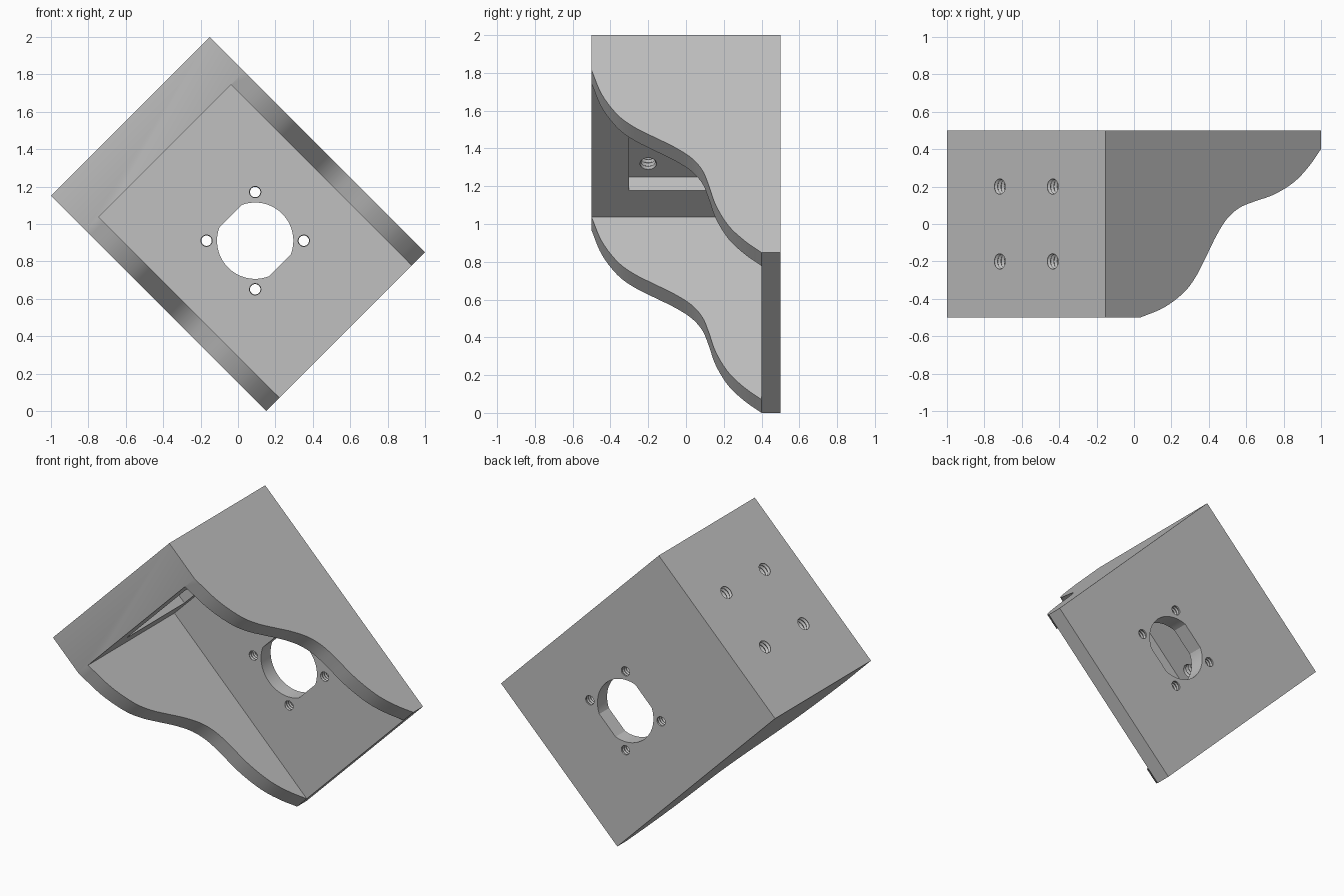
import bpy, bmesh, math
from mathutils import Matrix, Vector

if "Cube" in bpy.data.objects:
    bpy.data.objects.remove(bpy.data.objects["Cube"])

# Local axes: X = along the walls (a), Y = depth, Z = across the walls (b).
# The finished bracket is turned 45 degrees about Y and set on the ground.
LEN, WID, WALL, BLOCK = 1.628, 1.2, 0.1, 0.262
PLACE = Matrix.Translation((-1, 0, LEN / math.sqrt(2))) @ Matrix.Rotation(math.radians(45), 4, 'Y')

grey = bpy.data.materials.new("plain_grey")
grey.diffuse_color = (0.53, 0.53, 0.53, 1)
grey.use_nodes = True
grey.node_tree.nodes["Principled BSDF"].inputs["Base Color"].default_value = grey.diffuse_color


def make_object(name, bm):
    bmesh.ops.recalc_face_normals(bm, faces=bm.faces)
    me = bpy.data.meshes.new(name)
    bm.to_mesh(me)
    bm.free()
    me.transform(PLACE)
    me.materials.append(grey)
    ob = bpy.data.objects.new(name, me)
    bpy.context.collection.objects.link(ob)
    return ob


def prism(bm, pts, offset):
    face = bm.faces.new([bm.verts.new(p) for p in pts])
    out = bmesh.ops.extrude_face_region(bm, geom=[face])
    bmesh.ops.translate(bm, vec=offset, verts=[v for v in out['geom'] if isinstance(v, bmesh.types.BMVert)])


def box(bm, lo, hi):
    (x0, y0, z0), (x1, y1, z1) = lo, hi
    prism(bm, [(x0, y0, z0), (x1, y0, z0), (x1, y1, z0), (x0, y1, z0)], (0, 0, z1 - z0))


def thread(bm, start, axis, length, r_minor, r_major, pitch, sides=24):
    """Ridged hole cutter: stacked rings of alternating radius."""
    axis, start = Vector(axis), Vector(start)
    u = Vector((0, 0, 1)) if abs(axis.z) < 0.5 else Vector((1, 0, 0))
    w = axis.cross(u)
    n = round(length / pitch * 2)
    rings = []
    for k in range(n + 1):
        r = r_major if k % 2 else r_minor
        c = start + axis * (length * k / n)
        rings.append([bm.verts.new(c + (u * math.cos(t) + w * math.sin(t)) * r)
                      for t in (2 * math.pi * j / sides for j in range(sides))])
    for a, b in zip(rings, rings[1:]):
        for j in range(sides):
            i = (j + 1) % sides
            bm.faces.new((a[j], a[i], b[i], b[j]))
    bm.faces.new(rings[0])
    bm.faces.new(rings[-1])


def smooth_path(p, steps=5):
    """Catmull-Rom curve through the given points."""
    p = [Vector(q) for q in p]
    p = [2 * p[0] - p[1]] + p + [2 * p[-1] - p[-2]]
    out = []
    for i in range(1, len(p) - 2):
        a, b, c, d = p[i - 1:i + 3]
        for s in range(steps):
            t = s / steps
            out.append(0.5 * (2 * b + (c - a) * t + (2 * a - 5 * b + 4 * c - d) * t * t
                              + (3 * b - a - 3 * c + d) * t ** 3))
    return out + [p[-2]]


# Body: S-curved side profile extruded across the full width
curve = smooth_path([(BLOCK, -.5), (.443, -.446), (.594, -.364), (.685, -.278), (.762, -.171),
                     (.836, -.064), (.917, .027), (1.01, .086), (1.123, .120), (1.274, .158),
                     (1.426, .225), (1.539, .31), (LEN, .4)])
bm = bmesh.new()
outline = [(0, -.5)] + [tuple(q) for q in curve] + [(LEN, .5), (0, .5)]
prism(bm, [(x, y, 0) for x, y in outline], (0, 0, WID))
body = make_object("motor_bracket", bm)

# Cavity between the two walls
cav = bmesh.new()
box(cav, (BLOCK, -1, WALL), (2.2, .4, WID - WALL))

# Square pocket on the inside of the mounting block
pocket = bmesh.new()
box(pocket, (BLOCK - .1, -.303, .3), (BLOCK + .1, .303, .9))

# Motor opening: circle with two flats
ca, cb, R, flat = .942, .602, .204, .186
opening = bmesh.new()
h = math.acos(flat / R)
pts = []
for base in (0, math.pi):
    for j in range(33):
        t = base + h + (math.pi - 2 * h) * j / 32
        pts.append((ca + R * math.cos(t), .35, cb + R * math.sin(t)))
prism(opening, pts, (0, .25, 0))

# Threaded holes: four in the mounting block, four around the motor opening
holes = bmesh.new()
for y in (-.2, .2):
    for b in (.4, .8):
        thread(holes, (-.03, y, b), (1, 0, 0), .225, .037, .047, .025)
for k in range(4):
    t = math.radians(45 + 90 * k)
    thread(holes, (ca + .26 * math.cos(t), .375, cb + .26 * math.sin(t)), (0, 1, 0), .15, .028, .033, .02, 20)

# Cut everything out of the body
bpy.context.view_layer.objects.active = body
for name, cbm in (("cavity", cav), ("pocket", pocket), ("opening", opening), ("holes", holes)):
    cutter = make_object(name + "_cutter", cbm)
    cutter.hide_render = True
    mod = body.modifiers.new(name, 'BOOLEAN')
    mod.operation, mod.solver, mod.object = 'DIFFERENCE', 'EXACT', cutter
    bpy.ops.object.modifier_apply(modifier=name)
    bpy.data.objects.remove(cutter)

# Smooth the curves, keep the edges crisp
bpy.ops.object.select_all(action='DESELECT')
body.select_set(True)
bpy.ops.object.shade_smooth_by_angle(angle=math.radians(25))
